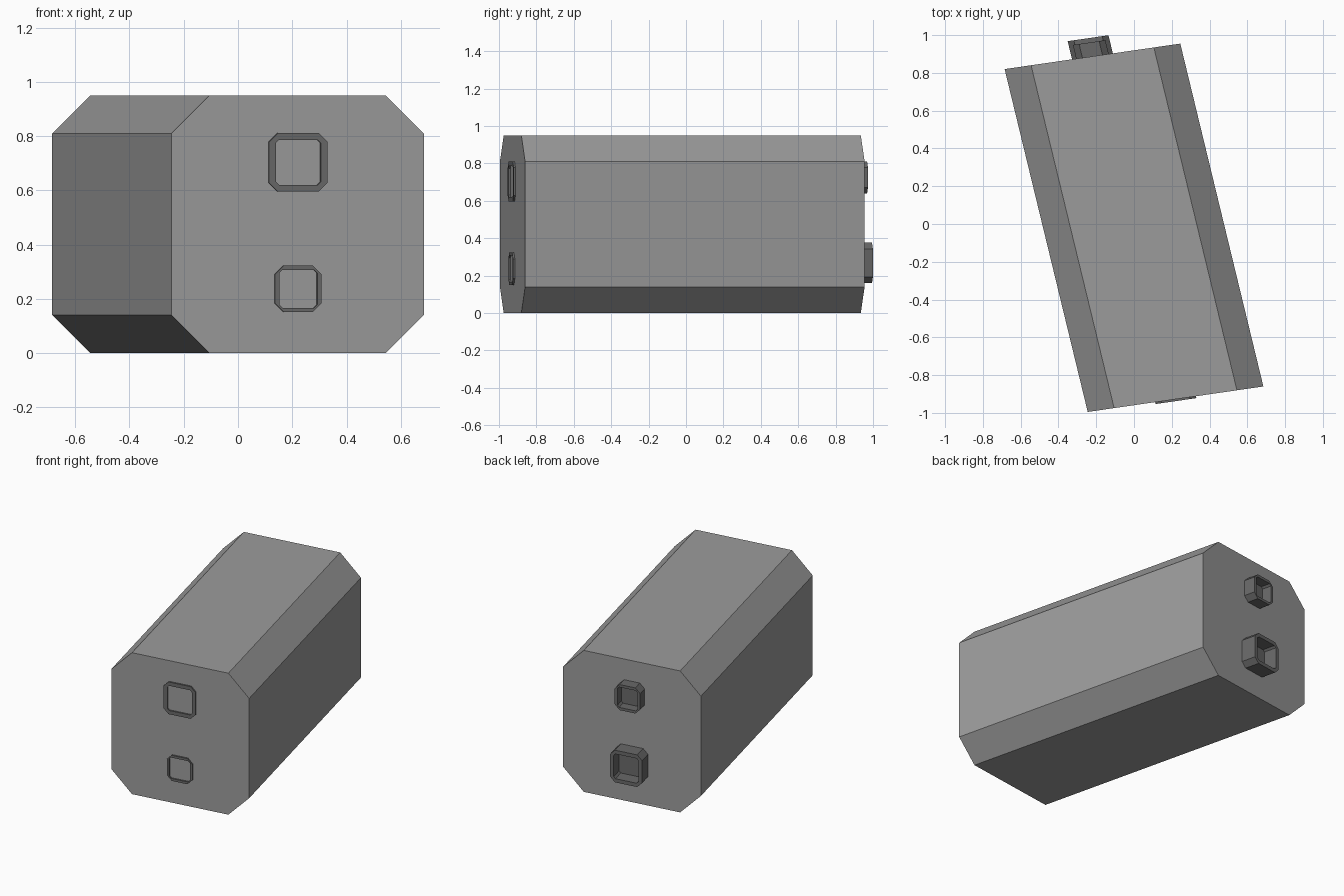
import bpy
import bmesh
from mathutils import Matrix

cube = bpy.data.objects.get("Cube")
if cube:
    bpy.data.objects.remove(cube, do_unlink=True)


def material(name, value):
    mat = bpy.data.materials.new(name)
    mat.use_nodes = True
    color = (value, value, value, 1)
    mat.diffuse_color = color
    mat.node_tree.nodes["Principled BSDF"].inputs["Base Color"].default_value = color
    return mat


body_grey = material("body grey", 0.33)
frame_grey = material("dark frame grey", 0.14)

# The whole model is skewed: ends are tilted and the long axis leans sideways
skew = Matrix(((1, -0.2424, 0, 0), (0.145, 1, 0, -0.02), (0, 0, 1, 0), (0, 0, 0, 1)))
HALF = 0.9075


def octagon(bm, half_x, half_z, cut, y, z):
    a, b = half_x - cut, half_z - cut
    pts = [(-a, -half_z), (a, -half_z), (half_x, -b), (half_x, b),
           (a, half_z), (-a, half_z), (-half_x, b), (-half_x, -b)]
    return [bm.verts.new((px, y, z + pz)) for px, pz in pts]


def bridge(bm, first, second):
    for i in range(8):
        j = (i + 1) % 8
        bm.faces.new((first[i], first[j], second[j], second[i]))


def finish(bm, name, mat):
    bm.transform(skew)
    bmesh.ops.recalc_face_normals(bm, faces=bm.faces)
    mesh = bpy.data.meshes.new(name)
    bm.to_mesh(mesh)
    bm.free()
    mesh.materials.append(mat)
    obj = bpy.data.objects.new(name, mesh)
    bpy.context.collection.objects.link(obj)
    return obj


def make_body():
    bm = bmesh.new()
    ends = [octagon(bm, 0.465, 0.475, 0.14, y, 0.475) for y in (-HALF, HALF)]
    bridge(bm, *ends)
    for end in ends:
        bm.faces.new(end)
    finish(bm, "body", body_grey)


def make_frame(name, side, half, z, height, wall, floor):
    """Octagonal rim standing on one end, with an optional closed floor."""
    bm = bmesh.new()
    base, tip = side * (HALF - 0.005), side * (HALF + height)
    inner = half - wall
    outer_base = octagon(bm, half, half, 0.033, base, z)
    outer_tip = octagon(bm, half, half, 0.033, tip, z)
    inner_tip = octagon(bm, inner, inner, 0.012, tip, z)
    bottom = side * (HALF + 0.01) if floor else base
    inner_base = octagon(bm, inner, inner, 0.012, bottom, z)
    bridge(bm, outer_base, outer_tip)
    bridge(bm, outer_tip, inner_tip)
    bridge(bm, inner_tip, inner_base)
    if floor:
        bm.faces.new(inner_base)
        bm.faces.new(outer_base)
    else:
        bridge(bm, inner_base, outer_base)
    finish(bm, name, frame_grey)


make_body()
# Thin rims on the front, deep cups on the back
make_frame("front_upper_rim", -1, 0.108, 0.703, 0.01, 0.025, False)
make_frame("front_lower_rim", -1, 0.086, 0.237, 0.01, 0.016, False)
make_frame("back_upper_cup", 1, 0.086, 0.725, 0.073, 0.018, True)
make_frame("back_lower_cup", 1, 0.108, 0.268, 0.096, 0.025, True)
